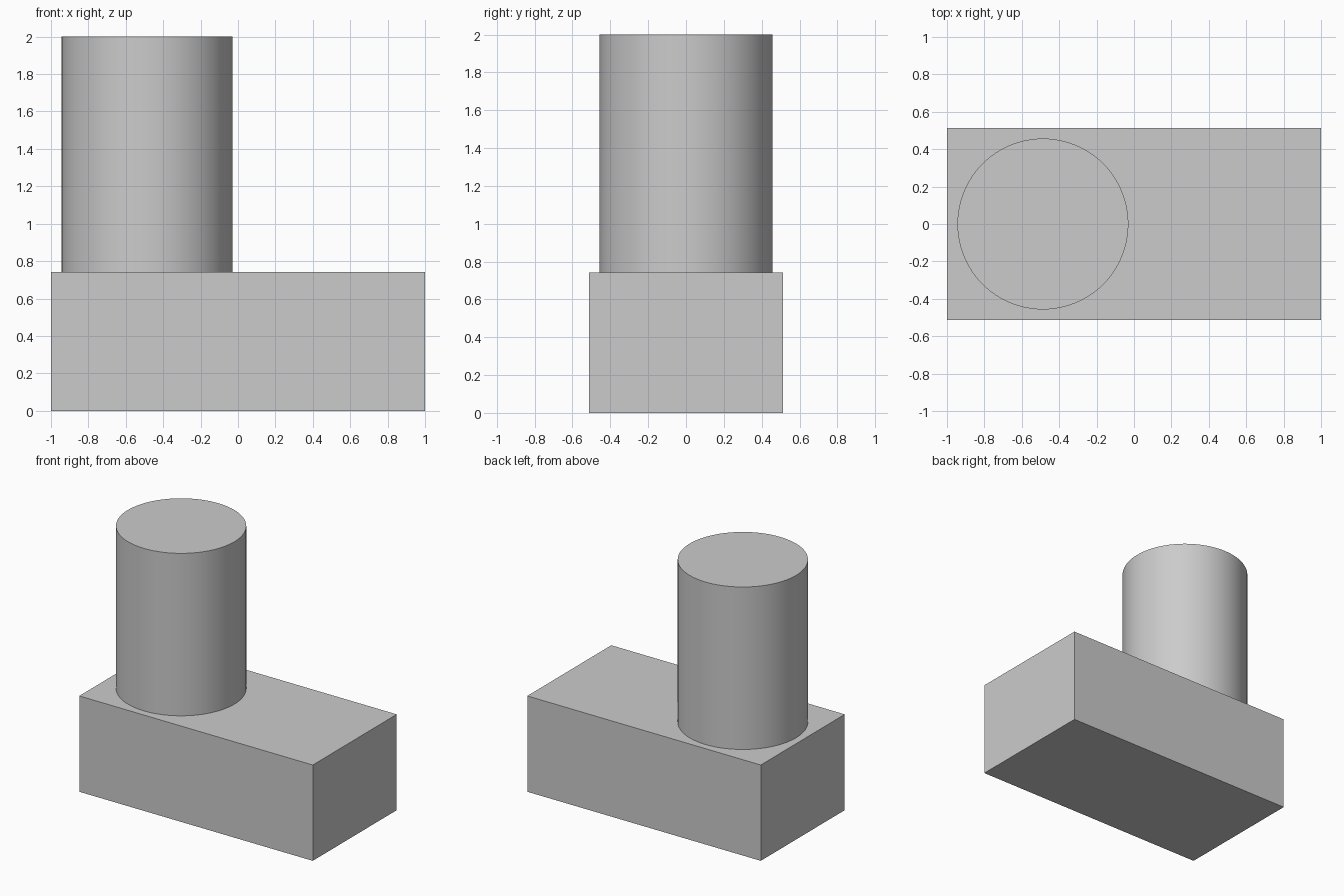
import bpy

default_cube = bpy.data.objects.get("Cube")
if default_cube:
    bpy.data.objects.remove(default_cube, do_unlink=True)

# Single plain grey
grey = bpy.data.materials.new("light_grey")
grey.use_nodes = True
colour = (0.6, 0.6, 0.6, 1.0)
grey.diffuse_color = colour
grey.node_tree.nodes["Principled BSDF"].inputs["Base Color"].default_value = colour

BASE_HEIGHT = 0.742
TOTAL_HEIGHT = 2.0

# Rectangular base block
bpy.ops.mesh.primitive_cube_add(size=1, location=(0, 0, BASE_HEIGHT / 2))
base = bpy.context.object
base.name = "base_block"
base.scale = (2.0, 1.027, BASE_HEIGHT)
bpy.ops.object.transform_apply(location=False, rotation=False, scale=True)
base.data.materials.append(grey)

# Upright round column standing on the right half of the base
column_height = TOTAL_HEIGHT - BASE_HEIGHT
bpy.ops.mesh.primitive_cylinder_add(
    vertices=96, radius=0.457, depth=column_height,
    location=(-0.487, 0, BASE_HEIGHT + column_height / 2))
column = bpy.context.object
column.name = "round_column"
column.data.materials.append(grey)
bpy.ops.object.shade_smooth_by_angle()
